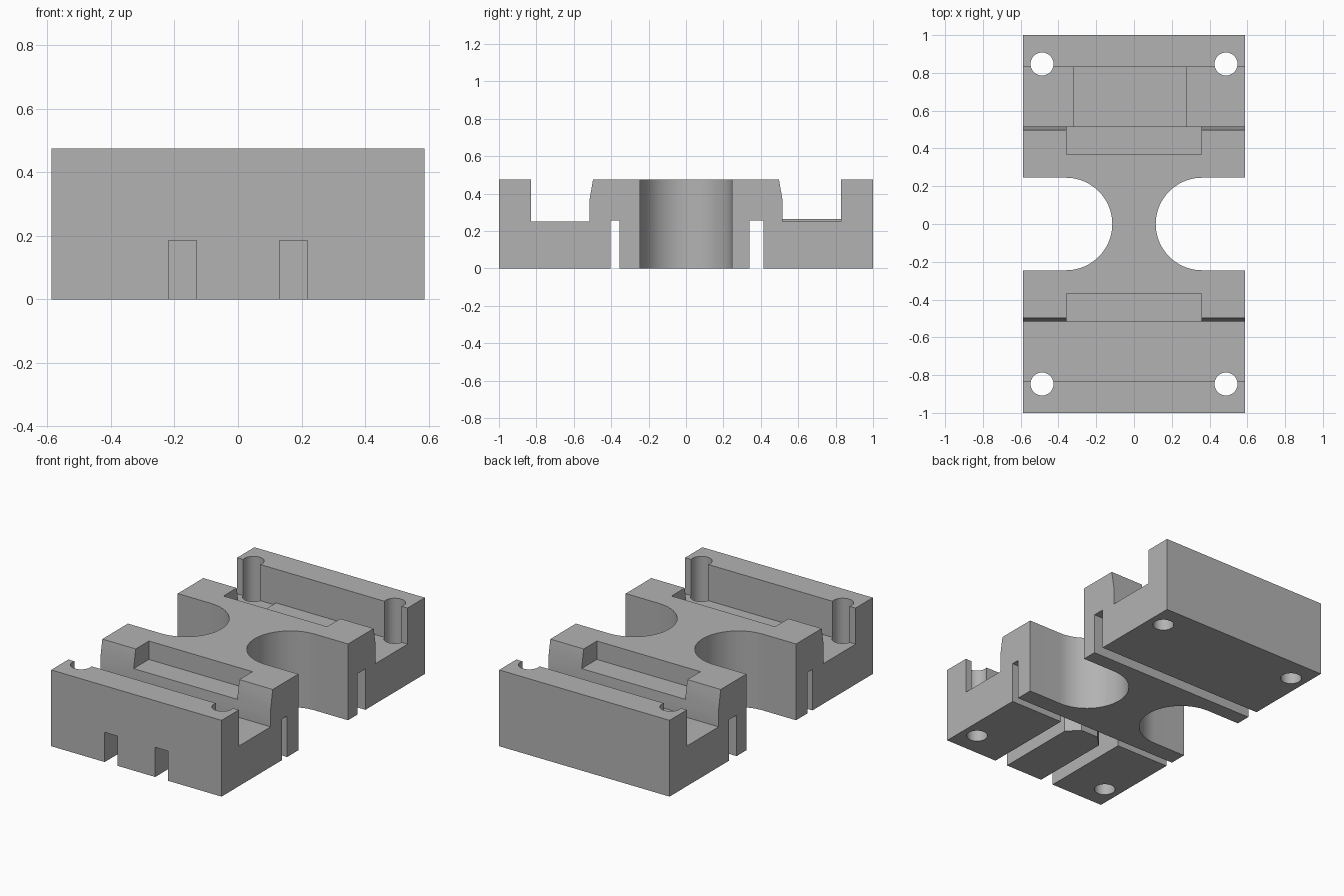
import bpy, bmesh, math
from mathutils import Vector

cube = bpy.data.objects.get("Cube")
if cube:
    bpy.data.objects.remove(cube, do_unlink=True)

grey = bpy.data.materials.new("neutral grey")
grey.use_nodes = True
colour = (0.45, 0.45, 0.45, 1)
grey.diffuse_color = colour
grey.node_tree.nodes["Principled BSDF"].inputs["Base Color"].default_value = colour

HALF_W = 0.587


def prism(name, outline, lo, hi, axis="z"):
    """Extrude an outline: (x, y) along z, or (y, z) along x."""
    place = (lambda a, b: (a, b, lo)) if axis == "z" else (lambda a, b: (lo, a, b))
    step = Vector((0, 0, hi - lo)) if axis == "z" else Vector((hi - lo, 0, 0))
    bm = bmesh.new()
    face = bm.faces.new([bm.verts.new(place(a, b)) for a, b in outline])
    new = bmesh.ops.extrude_face_region(bm, geom=[face])["geom"]
    bmesh.ops.translate(bm, vec=step, verts=[v for v in new if isinstance(v, bmesh.types.BMVert)])
    bmesh.ops.recalc_face_normals(bm, faces=bm.faces)
    mesh = bpy.data.meshes.new(name)
    bm.to_mesh(mesh)
    bm.free()
    mesh.materials.append(grey)
    obj = bpy.data.objects.new(name, mesh)
    bpy.context.collection.objects.link(obj)
    return obj


def box(name, x0, x1, y0, y1, z0, z1):
    return prism(name, [(x0, y0), (x1, y0), (x1, y1), (x0, y1)], z0, z1)


def arc(cx, cy, r, start, end, n):
    angles = [math.radians(start + (end - start) * i / n) for i in range(n + 1)]
    return [(cx + r * math.cos(a), cy + r * math.sin(a)) for a in angles]


def cut(target, cutter):
    cutter.hide_render = True
    mod = target.modifiers.new("cut", "BOOLEAN")
    mod.operation = "DIFFERENCE"
    mod.solver = "EXACT"
    mod.object = cutter
    bpy.ops.object.select_all(action="DESELECT")
    target.select_set(True)
    bpy.context.view_layer.objects.active = target
    bpy.ops.object.modifier_apply(modifier=mod.name)
    bpy.data.objects.remove(cutter, do_unlink=True)


# Body: end walls, two cross channels and a raised centre with sloped shoulders
half = [(1, 0), (1, 0.475), (0.83, 0.475), (0.83, 0.25),
        (0.517, 0.25), (0.517, 0.36), (0.497, 0.475)]
body = prism("mount_body", half + [(-y, z) for y, z in reversed(half)],
             -HALF_W, HALF_W, "x")

# Cross slots in the underside
cut(body, box("front_slot", -1, 1, -0.405, -0.355, -0.1, 0.255))
cut(body, box("back_slot", -1, 1, 0.34, 0.415, -0.1, 0.255))

for s in (-1, 1):
    # Rounded side recesses through the full height
    recess = [(0.8, 0.245)] + arc(0.36, 0, 0.245, 90, 270, 40) + [(0.8, -0.245)]
    cut(body, prism("side_recess", [(s * x, y) for x, y in recess], -0.1, 0.6))
    # Shallow notches on the shoulders
    y0, y1 = sorted((s * 0.367, s * 0.62))
    cut(body, box("shoulder_notch", -0.357, 0.357, y0, y1, 0.36, 0.6))
    # Channels under the front block, widening inward at the slot
    channel = [(0.13, -1.1), (0.218, -1.1), (0.218, -0.38),
               (0.06, -0.38), (0.06, -0.405), (0.13, -0.475)]
    cut(body, prism("front_channel", [(s * x, y) for x, y in channel], -0.1, 0.185))
    # Screw holes breaking into the channels
    for t in (-1, 1):
        hole = arc(s * 0.487, t * 0.847, 0.061, 0, 360, 32)[:-1]
        cut(body, prism("screw_hole", hole, -0.1, 0.6))

bpy.ops.object.shade_smooth_by_angle(angle=math.radians(30))

# Raised pad on the floor of the back channel
box("channel_pad", -0.32, 0.28, 0.51, 0.835, 0.24, 0.265)
